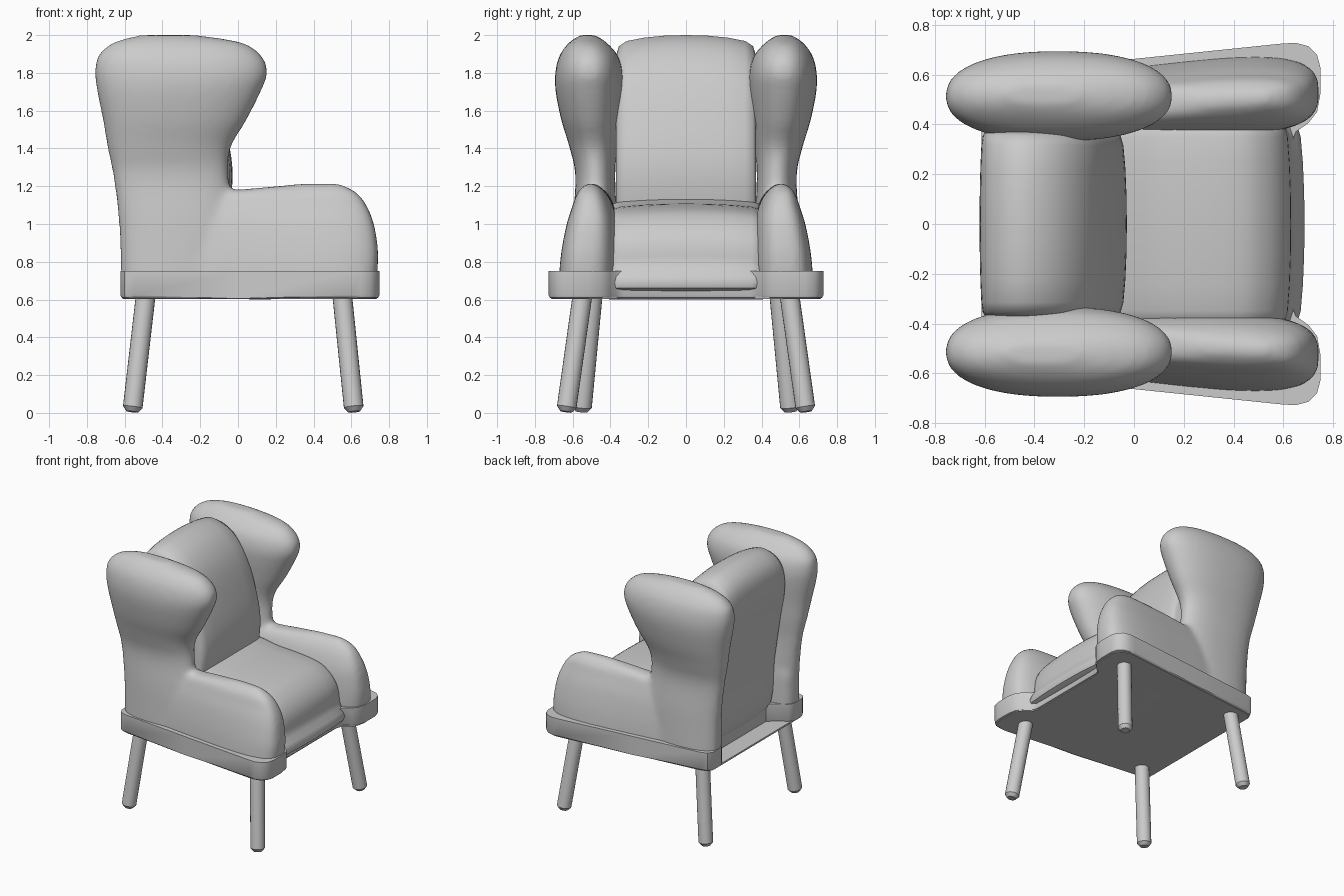
import bpy, bmesh, math
from mathutils import Vector

if "Cube" in bpy.data.objects:
    bpy.data.objects.remove(bpy.data.objects["Cube"])


def spline(pts, steps, closed=False):
    """Catmull-Rom through tuples of any length."""
    n, out = len(pts), []
    pick = (lambda i: pts[i % n]) if closed else (lambda i: pts[max(0, min(n - 1, i))])
    for i in range(n if closed else n - 1):
        p = [pick(i + k) for k in (-1, 0, 1, 2)]
        for s in range(steps):
            t = s / steps
            out.append(tuple(
                0.5 * (2 * b + (c - a) * t + (2 * a - 5 * b + 4 * c - d) * t * t
                       + (3 * b - a - 3 * c + d) * t ** 3) for a, b, c, d in zip(*p)))
    return out if closed else out + [tuple(pts[-1])]


def finish(bm, name, angle=50):
    bmesh.ops.recalc_face_normals(bm, faces=bm.faces)
    me = bpy.data.meshes.new(name)
    bm.to_mesh(me)
    bm.free()
    ob = bpy.data.objects.new(name, me)
    bpy.context.collection.objects.link(ob)
    bpy.ops.object.select_all(action='DESELECT')
    ob.select_set(True)
    bpy.context.view_layer.objects.active = ob
    bpy.ops.object.shade_smooth_by_angle(angle=math.radians(angle))
    return ob


def loft(bm, rings):
    rows = [[bm.verts.new(p) for p in r] for r in rings]
    n = len(rows[0])
    for a, b in zip(rows, rows[1:]):
        for i in range(n):
            j = (i + 1) % n
            bm.faces.new((a[i], a[j], b[j], b[i]))
    bm.faces.new(rows[0])
    bm.faces.new(rows[-1])


def slices(levels, power, shear=0.0, n=56):
    """Horizontal superellipse rings from (z, x0, x1, y inner, y outer)."""
    rings = []
    for z, x0, x1, y0, y1 in spline(levels, 5):
        ring = []
        for i in range(n):
            a = 2 * math.pi * i / n
            c, s = math.cos(a), math.sin(a)
            x = (x0 + x1) / 2 + (x1 - x0) / 2 * math.copysign(abs(c) ** (2 / power), c)
            y = (y0 + y1) / 2 + (y1 - y0) / 2 * math.copysign(abs(s) ** (2 / power), s)
            y += shear * (x - 0.6) * max(0, (y - 0.35) / 0.34)
            ring.append((x, y, z))
        rings.append(ring)
    return rings


# Wing and armrest, fused into one soft form and mirrored
wing = [(.70, -.62, -.02, .36, .61), (1.0, -.63, -.02, .365, .60), (1.25, -.66, -.05, .375, .585),
        (1.4, -.69, -.04, .365, .615), (1.55, -.715, .045, .35, .66), (1.7, -.745, .12, .335, .69),
        (1.8, -.757, .155, .335, .692), (1.89, -.74, .125, .36, .67), (1.96, -.66, .02, .42, .62),
        (2.0, -.52, -.22, .48, .56)]
arm = [(.70, -.61, .735, .35, .70), (.85, -.61, .742, .35, .685), (1.0, -.60, .72, .36, .655),
       (1.1, -.5, .68, .39, .62), (1.16, -.2, .635, .425, .595), (1.195, .15, .58, .46, .56),
       (1.215, .35, .53, .49, .53)]
bm = bmesh.new()
loft(bm, slices(wing, 2.3))
loft(bm, slices(arm, 3.2, .11))
ob = finish(bm, "wing_armrests")
rm = ob.modifiers.new("fuse", 'REMESH')
rm.mode = 'VOXEL'
rm.voxel_size = 0.018
rm.use_smooth_shade = True
sm = ob.modifiers.new("soften", 'SMOOTH')
sm.factor = 0.5
sm.iterations = 10
ob.modifiers.new("mirror", 'MIRROR').use_axis = (False, True, False)


# Backrest and seat cushions: side profile swept across the width with a crown
def cushion(name, profile, centre, half):
    prof = spline(profile, 5, True)
    cx, cz = centre
    rings = []
    for t, k in ((-1, .88), (-.96, .935), (-.85, .965), (-.6, .985), (-.3, .997), (0, 1),
                 (.3, .997), (.6, .985), (.85, .965), (.96, .935), (1, .88)):
        rings.append([(cx + (x - cx) * k, t * half, cz + (z - cz) * k) for x, z in prof])
    bm = bmesh.new()
    loft(bm, rings)
    return finish(bm, name)


cushion("backrest", [(-.46, .68), (-.52, 1.1), (-.58, 1.5), (-.62, 1.75), (-.585, 1.92),
                     (-.46, 2.0), (-.3, 1.95), (-.17, 1.8), (-.08, 1.55), (-.03, 1.3),
                     (-.05, 1.05), (-.12, .68)], (-.42, 1.1), .37)
cushion("seat", [(-.2, .64), (-.2, 1.1), (.1, 1.11), (.4, 1.085), (.53, 1.03), (.61, .93),
                 (.632, .8), (.62, .64)], (.25, .62), .41)


# Base rim with recessed front and back, and the straight-backed bottom board
def slab(name, half, z0, z1, bevel):
    pts = half + [(x, -y) for x, y in reversed(half)]
    bm = bmesh.new()
    f = bm.faces.new([bm.verts.new((x, y, z0)) for x, y in pts])
    ext = bmesh.ops.extrude_face_region(bm, geom=[f])
    for v in ext["geom"]:
        if isinstance(v, bmesh.types.BMVert):
            v.co.z = z1
    if bevel:
        low = [e for e in bm.edges if all(abs(v.co.z - z0) < 1e-5 for v in e.verts)]
        bmesh.ops.bevel(bm, geom=low, offset=bevel, segments=2, affect='EDGES', profile=.5)
    return finish(bm, name, 35)


front_side = [(.635, .33), (.65, .37), (.70, .405), (.735, .45), (.748, .52), (.748, .63),
              (.735, .68), (.70, .714), (.65, .727), (.60, .725), (0, .663), (-.55, .605),
              (-.60, .59), (-.622, .55)]
slab("base_rim", front_side + [(-.622, .45), (-.60, .41), (-.53, .375), (-.47, .32)],
     .605, .75, .018)
slab("bottom_board", [(x * .98, y * .98) for x, y in front_side[:-1]] + [(-.612, .54)],
     .602, .615, 0)


# Splayed round legs
def leg(name, top, foot, r=.052):
    a, b = Vector(foot), Vector(top)
    d = (b - a).normalized()
    u = d.cross(Vector((0, 1, 0))).normalized()
    v = d.cross(u)
    rings = []
    for dist, rad in ((0, r * .6), (.025, r), ((b - a).length, r)):
        rings.append([a + d * dist + (u * math.cos(t) + v * math.sin(t)) * rad
                      for t in (2 * math.pi * i / 20 for i in range(20))])
    bm = bmesh.new()
    loft(bm, rings)
    finish(bm, name, 35)


for side, s in (("left", -1), ("right", 1)):
    leg("front_leg_" + side, (.553, s * .55, .61), (.615, s * .635, .006))
    leg("back_leg_" + side, (-.49, s * .495, .61), (-.56, s * .553, .006))
